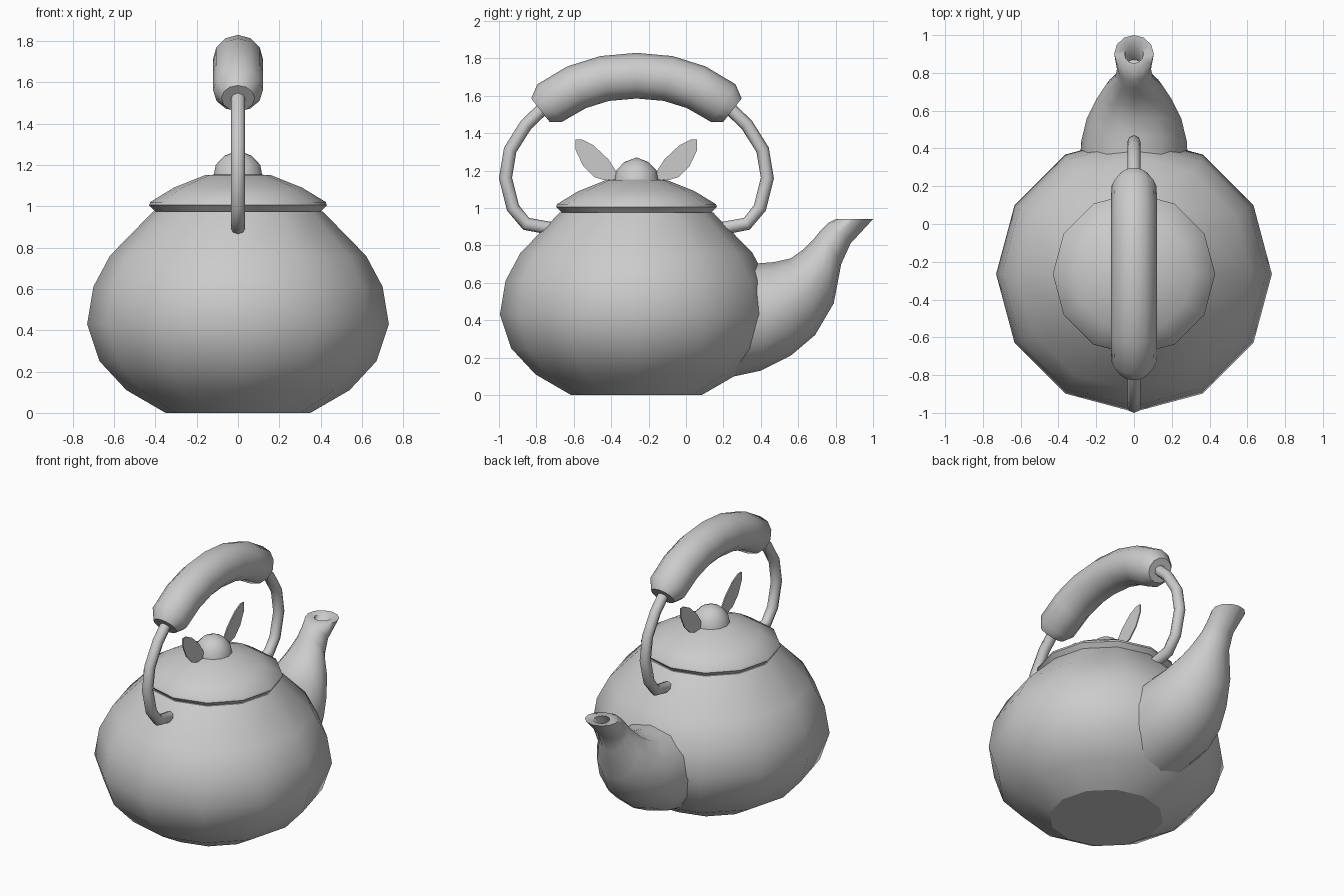
import bpy, bmesh, math
from mathutils import Vector

cube = bpy.data.objects.get("Cube")
if cube:
    bpy.data.objects.remove(cube, do_unlink=True)

CY = -0.265      # centre of the pot along y
X = Vector((1, 0, 0))
Y = Vector((0, 1, 0))


def finish(name, bm, sharp=50):
    """Turn a bmesh into a smooth object with sharp creases."""
    bmesh.ops.remove_doubles(bm, verts=bm.verts, dist=1e-4)
    bmesh.ops.recalc_face_normals(bm, faces=bm.faces)
    for f in bm.faces:
        f.smooth = len(f.verts) <= 4
    for e in bm.edges:
        e.smooth = e.calc_face_angle(0) < math.radians(sharp)
    me = bpy.data.meshes.new(name)
    bm.to_mesh(me)
    bm.free()
    ob = bpy.data.objects.new(name, me)
    bpy.context.collection.objects.link(ob)
    return ob


def loft(name, rings, sides=12, sharp=50):
    """Skin elliptical rings given as (centre, axis, axis); cap both ends."""
    bm = bmesh.new()
    angles = [2 * math.pi * i / sides for i in range(sides)]
    loops = [[bm.verts.new(c + u * math.cos(a) + v * math.sin(a)) for a in angles]
             for c, u, v in rings]
    for a, b in zip(loops, loops[1:]):
        for i in range(sides):
            j = (i + 1) % sides
            bm.faces.new((a[i], a[j], b[j], b[i]))
    for loop, ring in ((loops[0], rings[0]), (loops[-1], rings[-1])):
        if ring[1].length > 1e-3:
            bm.faces.new(loop)
    return finish(name, bm, sharp)


def lathe(name, profile, sharp=50):
    return loft(name, [(Vector((0, CY, z)), X * r, Y * r) for r, z in profile], sharp=sharp)


def arch(name, half, sides):
    """Tube along a symmetrical arch; half runs from an end to the crown."""
    path = [(-y, z, r) for y, z, r in half] + [(y, z, r) for y, z, r in half[-2::-1]]
    pts = [Vector((0, CY + y, z)) for y, z, r in path]
    rings = []
    for i, p in enumerate(pts):
        t = (pts[min(i + 1, len(pts) - 1)] - pts[max(i - 1, 0)]).normalized()
        r = path[i][2]
        rings.append((p, X * r, t.cross(X) * r))
    return loft(name, rings, sides)


# Pot body
lathe("body", [(0.35, 0), (0.54, 0.11), (0.67, 0.25), (0.73, 0.43),
               (0.70, 0.61), (0.62, 0.76), (0.41, 0.975)])

# Lid with overhanging rim, and its knob
lathe("lid", [(0.395, 0.97), (0.43, 1.005), (0.425, 1.02), (0.31, 1.09),
              (0.16, 1.15), (0, 1.16)])
lathe("lid_knob", [(0.118, 1.145), (0.108, 1.2), (0.065, 1.245), (0, 1.27)])

# Pair of flat leaves beside the knob
leaf = [(0.09, 1.15), (0.105, 1.19), (0.15, 1.26), (0.23, 1.335), (0.29, 1.365),
        (0.325, 1.365), (0.325, 1.31), (0.285, 1.225), (0.225, 1.165), (0.17, 1.148)]
for side, label in ((-1, "front_leaf"), (1, "back_leaf")):
    bm = bmesh.new()
    bm.faces.new([bm.verts.new((0, CY + side * y, z)) for y, z in leaf])
    ob = finish(label, bm)
    mod = ob.modifiers.new("thickness", "SOLIDIFY")
    mod.thickness = 0.008
    mod.offset = 0

# Wire handle and padded grip
wire = [(0.43, 0.885), (0.59, 0.915), (0.66, 1.0), (0.70, 1.16), (0.675, 1.31),
        (0.59, 1.445), (0.48, 1.55), (0.32, 1.65), (0, 1.7)]
arch("handle_wire", [(y, z, 0.035) for y, z in wire], 8)
arch("handle_grip", [(0.513, 1.522, 0.08), (0.465, 1.56, 0.12), (0.32, 1.645, 0.122),
                     (0.17, 1.692, 0.122), (0, 1.707, 0.122)], 12)

# Spout sections: upper point (y, z), lower point (y, z), half width
sections = [
    ((0.34, 0.70), (0.12, 0.07), 0.29),
    ((0.47, 0.71), (0.40, 0.13), 0.28),
    ((0.56, 0.73), (0.56, 0.21), 0.25),
    ((0.63, 0.78), (0.69, 0.32), 0.20),
    ((0.68, 0.83), (0.79, 0.49), 0.15),
    ((0.72, 0.88), (0.83, 0.70), 0.10),
    ((0.76, 0.92), (0.88, 0.81), 0.09),
    ((0.80, 0.94), (1.00, 0.94), 0.105),
    ((0.85, 0.94), (0.95, 0.935), 0.05),
    ((0.81, 0.87), (0.87, 0.83), 0.04),
]
rings = []
for up, low, w in sections:
    a, b = Vector((0, *up)), Vector((0, *low))
    rings.append(((a + b) / 2, X * w, (a - b) / 2))
loft("spout", rings, 12, 65)
